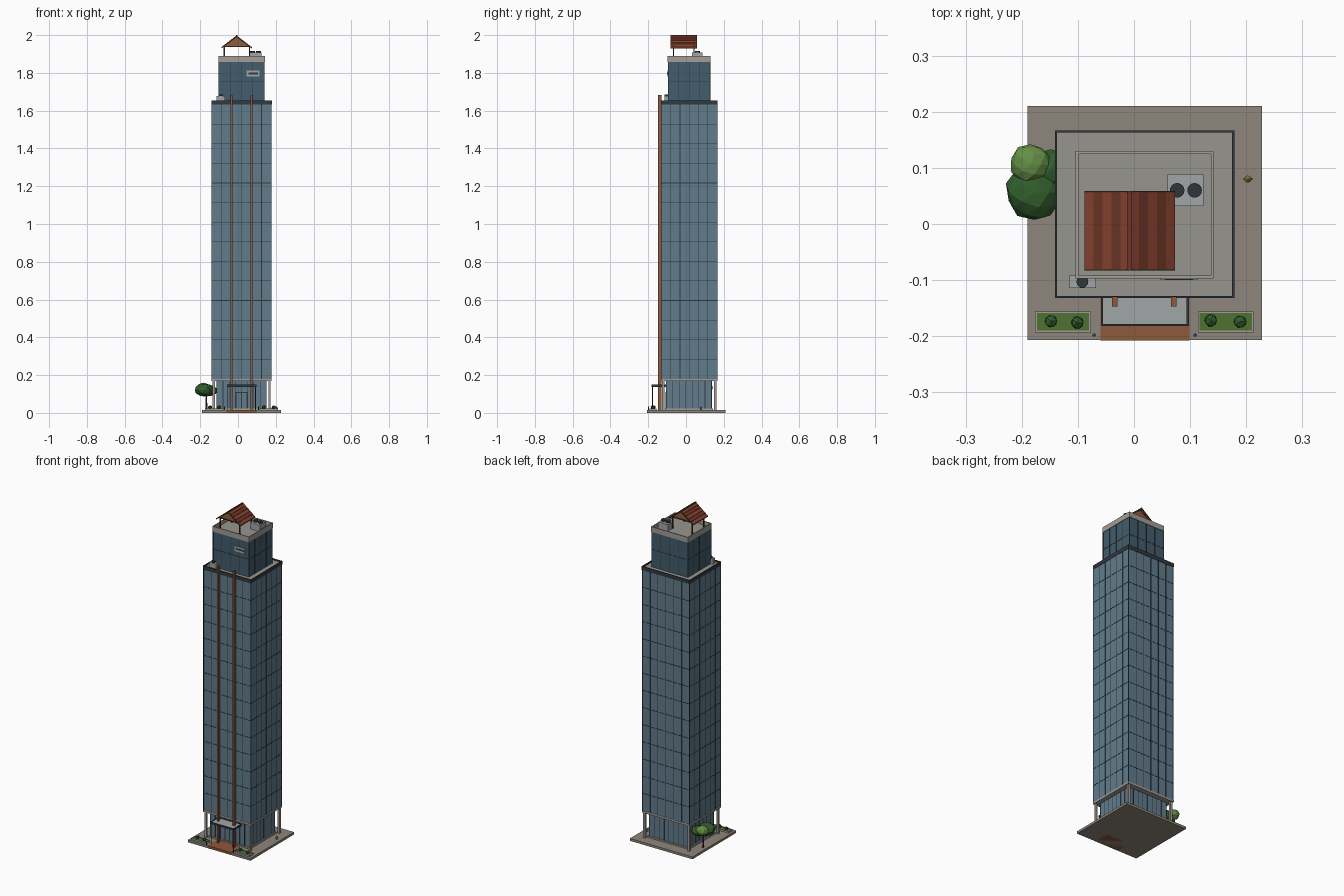
import bpy, bmesh, math, random
from mathutils import Vector, Matrix

if "Cube" in bpy.data.objects:
    bpy.data.objects.remove(bpy.data.objects["Cube"])
random.seed(4)

mats = {}
COL = dict(paving=(.27, .24, .20), copper=(.27, .10, .045), glass=(.12, .20, .26), dark_glass=(.055, .11, .155),
           frame=(.03, .04, .05), stone=(.36, .34, .31), roof=(.31, .30, .27), metal=(.36, .38, .39),
           fan=(.03, .035, .04), grass=(.08, .17, .03), leaf=(.03, .11, .025), leaf_light=(.13, .27, .06),
           bark=(.06, .035, .02), tile=(.24, .055, .03), tile_dark=(.15, .035, .02), brass=(.3, .2, .06))


def mat(o, name):
    if name not in mats:
        m = bpy.data.materials.new(name)
        m.diffuse_color = (*COL[name], 1)
        m.use_nodes = True
        m.node_tree.nodes["Principled BSDF"].inputs["Base Color"].default_value = m.diffuse_color
        mats[name] = m
    o.data.materials.append(mats[name])
    return o


def finish(bm, name, color):
    me = bpy.data.meshes.new(name)
    bm.to_mesh(me)
    bm.free()
    o = bpy.data.objects.new(name, me)
    bpy.context.collection.objects.link(o)
    return mat(o, color)


def add_box(bm, x0, x1, y0, y1, z0, z1):
    m = Matrix.Translation(((x0+x1)/2, (y0+y1)/2, (z0+z1)/2)) @ Matrix.Diagonal((x1-x0, y1-y0, z1-z0, 1))
    bmesh.ops.create_cube(bm, size=1, matrix=m)


def boxes(name, color, *dims):
    bm = bmesh.new()
    for d in dims:
        add_box(bm, *d)
    return finish(bm, name, color)


def ring(x0, x1, y0, y1, z0, z1, t):
    """Four boxes forming a rectangular rim of thickness t."""
    return [(x0, x1, y0, y0+t, z0, z1), (x0, x1, y1-t, y1, z0, z1),
            (x0, x0+t, y0+t, y1-t, z0, z1), (x1-t, x1, y0+t, y1-t, z0, z1)]


def cyl(name, color, x, y, z0, z1, r, n=12, r2=None):
    bm = bmesh.new()
    bmesh.ops.create_cone(bm, cap_ends=True, segments=n, radius1=r, radius2=r if r2 is None else r2,
                          depth=z1-z0, matrix=Matrix.Translation((x, y, (z0+z1)/2)))
    return finish(bm, name, color)


def blob(name, color, c, r, squash=.8, sub=2):
    bm = bmesh.new()
    bmesh.ops.create_icosphere(bm, subdivisions=sub, radius=r)
    for v in bm.verts:
        v.co *= random.uniform(.93, 1.04)
        v.co.z *= squash
        v.co += Vector(c)
    return finish(bm, name, color)


def mullions(name, x0, x1, y0, y1, z0, z1, nx, ny, nz, w=.003, p=.0012):
    """Thin window grid standing just proud of a glass block."""
    d = []
    for i in range(nx+1):
        x = x0 + (x1-x0)*i/nx
        d += [(x-w/2, x+w/2, y0-p, y0+p, z0, z1), (x-w/2, x+w/2, y1-p, y1+p, z0, z1)]
    for i in range(ny+1):
        y = y0 + (y1-y0)*i/ny
        d += [(x0-p, x0+p, y-w/2, y+w/2, z0, z1), (x1-p, x1+p, y-w/2, y+w/2, z0, z1)]
    for i in range(1, nz):
        z = z0 + (z1-z0)*i/nz
        d += ring(x0-p, x1+p, y0-p, y1+p, z-w/2, z+w/2, 2*p)
    return boxes(name, "frame", *d)


G = .014
# site
boxes("paving_slab", "paving", (-.19, .228, -.207, .21, 0, G))
boxes("entry_path", "copper", (-.06, .099, -.2072, -.11, -0.0, G+.001))

# recessed lobby and corner columns
boxes("lobby_plinth", "stone", (-.12, .157, -.112, .142, G, .022))
lobby = (-.112, .15, -.105, .135)
boxes("lobby_glass", "glass", (*lobby, .022, .176))
mullions("lobby_mullions", *lobby, .022, .17, 8, 7, 1)
boxes("corner_columns", "stone",
      *[(x-.006, x+.006, y-.006, y+.006, G, .172) for x in (-.129, .167) for y in (-.12, .155)])

# main tower
T = (-.139, .177, -.13, .165)
boxes("tower_soffit_band", "stone", (-.1405, .1785, -.1315, .1665, .168, .18))
boxes("tower_glass", "glass", (*T, .18, 1.632))
mullions("tower_mullions", *T, .18, 1.632, 6, 6, 14)
boxes("tower_roof_slab", "roof", (*T, 1.632, 1.646))
boxes("tower_parapet", "frame", *ring(-.141, .179, -.132, .167, 1.632, 1.655, .004))

# upper setback tier
U = (-.101, .139, -.094, .127)
boxes("upper_glass", "dark_glass", (*U, 1.646, 1.858))
mullions("upper_mullions", *U, 1.646, 1.858, 4, 4, 2)
boxes("upper_roof_slab", "roof", (*U, 1.858, 1.868))
boxes("upper_parapet", "stone", *ring(-.104, .142, -.097, .13, 1.858, 1.89, .005))
boxes("blank_sign_panel", "metal", (.046, .114, -.099, -.093, 1.781, 1.812))
boxes("sign_bar", "frame", (.055, .105, -.1, -.098, 1.792, 1.801))

# full height facade fins
boxes("facade_fins", "copper", *[(x-.005, x+.005, -.147, -.129, G, 1.684) for x in (-.034, .071)])

# entrance canopy
boxes("canopy_panel", "metal", (-.056, .095, -.179, -.104, .14, .146))
boxes("canopy_frame", "frame", *ring(-.059, .098, -.182, -.104, .138, .149, .004))
for i, x in enumerate((-.054, .093)):
    cyl(f"canopy_post_{i}", "frame", x, -.177, G, .14, .002, 8)
boxes("entrance_door_frame", "frame", *[(x-.002, x+.002, -.108, -.104, .022, .11) for x in (-.011, .0185, .048)],
      (-.011, .048, -.108, -.104, .106, .11))
for i, x in enumerate((-.071, .109)):
    cyl(f"bollard_{i}", "frame", x, -.198, G, .034, .003, 8)

# planters with bushes
for i, x0 in enumerate((-.176, .114)):
    x1 = x0 + .099
    boxes(f"planter_curb_{i}", "stone", *ring(x0, x1, -.193, -.156, G, .024, .003))
    boxes(f"planter_grass_{i}", "grass", (x0+.003, x1-.003, -.19, -.159, G, .022))
for i, (x, y) in enumerate(((-.148, -.173), (-.101, -.176), (.137, -.172), (.189, -.174))):
    blob(f"bush_{i}", "leaf", (x, y, .03), .0125, .85, 1)

# tree
cyl("tree_trunk", "bark", -.167, .075, G, .1, .005, 7, .0035)
blob("tree_crown_main", "leaf", (-.178, .056, .12), .051, .7)
blob("tree_crown_back", "leaf_light", (-.184, .106, .132), .037, .8)
blob("tree_crown_side", "leaf", (-.148, .095, .118), .037, .8)

# hydrant
cyl("hydrant_body", "brass", .203, .08, G, .029, .005, 8)
cyl("hydrant_cap", "brass", .203, .08, .029, .034, .0065, 8, .002)
boxes("hydrant_outlets", "brass", (.195, .211, .078, .082, .021, .025))

# rooftop machines
boxes("roof_cooler", "metal", (.06, .124, .032, .088, 1.866, 1.907))
for i, x in enumerate((.077, .108)):
    cyl(f"roof_cooler_fan_{i}", "fan", x, .06, 1.905, 1.917, .013, 16)
boxes("terrace_cooler", "metal", (-.115, -.068, -.114, -.0915, 1.644, 1.677))
cyl("terrace_cooler_fan", "fan", -.092, -.103, 1.676, 1.685, .0105, 16)

# rooftop pavilion
CX, RIDGE, EAVE, HALF = -.0075, 1.997, 1.934, .081
Y0, Y1 = -.081, .057
boxes("pavilion_posts", "bark",
      *[(x-.003, x+.003, y-.003, y+.003, 1.866, 1.945) for x in (-.073, .06) for y in (-.067, .043)])
boxes("pavilion_beams", "bark", *ring(-.077, .064, -.071, .047, 1.936, 1.942, .006))


def prism(name, color, pts, y0, y1):
    bm = bmesh.new()
    f = bm.faces.new([bm.verts.new((x, y0, z)) for x, z in pts])
    r = bmesh.ops.extrude_face_region(bm, geom=[f])
    bmesh.ops.translate(bm, vec=(0, y1-y0, 0), verts=[v for v in r["geom"] if isinstance(v, bmesh.types.BMVert)])
    bmesh.ops.recalc_face_normals(bm, faces=bm.faces)
    return finish(bm, name, color)


for y, n in ((-.069, "front"), (.041, "back")):
    prism(f"pavilion_gable_{n}", "copper", [(CX-.071, 1.938), (CX+.071, 1.938), (CX, RIDGE-.007)], y, y+.004)
# overlapping tile rows down each slope
for side in (-1, 1):
    for k in range(5):
        a, b = k/5, (k+1)/5
        za, zb = RIDGE+(EAVE-RIDGE)*a, RIDGE+(EAVE-RIDGE)*b
        prism(f"tile_row_{'left' if side < 0 else 'right'}_{k}", "tile_dark" if k % 2 else "tile",
              [(CX+side*HALF*a, za), (CX+side*HALF*b, zb+.002), (CX+side*HALF*b, zb-.004), (CX+side*HALF*a, za-.005)],
              Y0, Y1)
    # barge boards along the gable edges
    for y in (Y0-.002, Y1-.001):
        prism("barge_board", "bark", [(CX, RIDGE+.001), (CX+side*HALF, EAVE+.002),
                                      (CX+side*HALF, EAVE-.005), (CX, RIDGE-.008)], y, y+.003)
boxes("ridge_cap", "tile_dark", (CX-.004, CX+.004, Y0-.002, Y1+.002, RIDGE-.004, 2.0))
